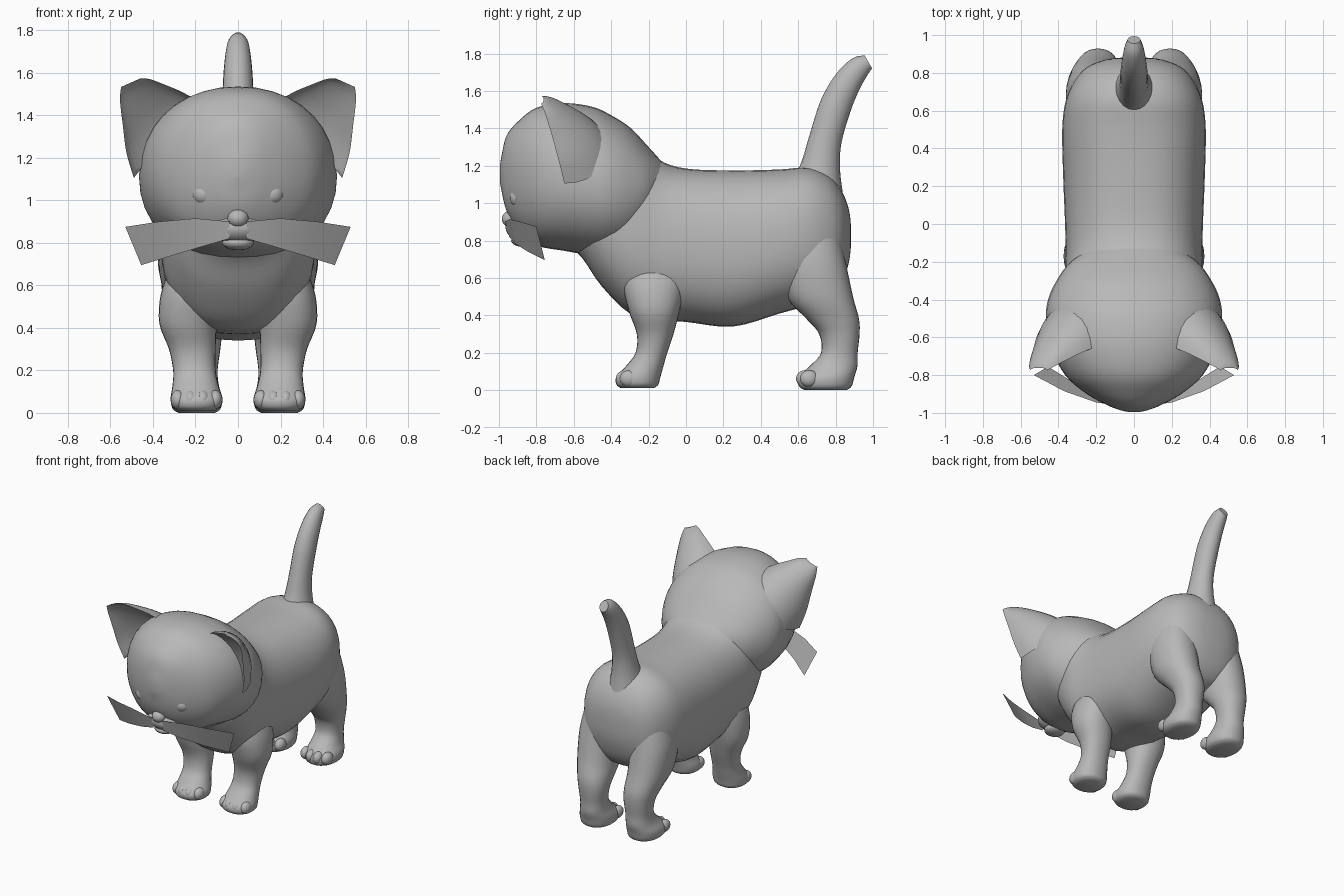
import bpy, bmesh, math
from mathutils import Vector as V

if "Cube" in bpy.data.objects:
    bpy.data.objects.remove(bpy.data.objects["Cube"])

fur = bpy.data.materials.new("grey")
fur.diffuse_color = (0.48, 0.48, 0.48, 1)
fur.use_nodes = True
fur.node_tree.nodes["Principled BSDF"].inputs["Base Color"].default_value = fur.diffuse_color


def finish(name, bm, closed=True):
    if closed:
        bmesh.ops.recalc_face_normals(bm, faces=bm.faces)
    me = bpy.data.meshes.new(name)
    bm.to_mesh(me)
    bm.free()
    me.materials.append(fur)
    ob = bpy.data.objects.new(name, me)
    bpy.context.collection.objects.link(ob)
    return ob


def spline(a, b, c, d, t):
    return 0.5 * (2 * b + (c - a) * t + (2 * a - 5 * b + 4 * c - d) * t * t
                  + (3 * b - a - 3 * c + d) * t ** 3)


def loft(name, sections, power=2.0, sides=28, steps=4, dish=None):
    """Skin through smooth rings; a section is (centre, half-axis u, half-axis v)."""
    secs = [tuple(V(p) for p in s) for s in sections]
    n = len(secs)
    dense = []
    for i in range(n - 1):
        four = [secs[max(i - 1, 0)], secs[i], secs[i + 1], secs[min(i + 2, n - 1)]]
        for k in range(steps):
            dense.append([spline(*[s[j] for s in four], k / steps) for j in range(3)])
    dense.append(secs[-1])
    bm = bmesh.new()
    rings = []
    for c, u, v in dense:
        ring = []
        for k in range(sides):
            a = 2 * math.pi * k / sides
            x, y = [math.copysign(abs(w) ** (2 / power), w) for w in (math.cos(a), math.sin(a))]
            if dish is not None and y < 0:
                y *= -dish          # hollow the front half
            ring.append(bm.verts.new(c + u * x + v * y))
        rings.append(ring)
    for r, s in zip(rings, rings[1:]):
        for k in range(sides):
            m = (k + 1) % sides
            bm.faces.new((r[k], r[m], s[m], s[k]))
    bm.faces.new(rings[0])
    bm.faces.new(rings[-1])
    return finish(name, bm)


def blob(name, loc, size):
    bm = bmesh.new()
    bmesh.ops.create_uvsphere(bm, u_segments=20, v_segments=12, radius=1)
    for v in bm.verts:
        v.co = V(loc) + V([v.co[i] * size[i] for i in range(3)])
    return finish(name, bm)


def along_y(rows):
    """Rows of (y, bottom, top, half width)."""
    return [((0, y, (b + t) / 2), (w, 0, 0), (0, 0, (t - b) / 2)) for y, b, t, w in rows]


# Torso with neck and chest
loft("torso", along_y([
    (-.62, .77, 1.25, .20), (-.55, .70, 1.32, .27), (-.45, .555, 1.38, .33),
    (-.30, .41, 1.36, .365), (-.15, .375, 1.235, .362), (0, .365, 1.185, .365),
    (.25, .34, 1.175, .375), (.50, .41, 1.18, .38), (.65, .45, 1.19, .362),
    (.76, .48, 1.15, .315), (.83, .56, 1.07, .25), (.87, .68, .97, .15),
    (.882, .77, .88, .05)]), power=2.4, sides=36)

# Head
loft("head", along_y([
    (-.995, 1.11, 1.20, .03), (-.985, 1.06, 1.26, .075), (-.96, .96, 1.36, .14),
    (-.90, .86, 1.435, .25), (-.80, .775, 1.51, .365), (-.65, .745, 1.535, .44),
    (-.50, .72, 1.515, .465), (-.40, .72, 1.47, .455), (-.30, .75, 1.405, .41),
    (-.20, .85, 1.30, .335), (-.11, 1.0, 1.20, .2)]), power=2.15, sides=36)

# Muzzle, nose and lower lip
blob("muzzle", (0, -.86, .87), (.13, .105, .075))
blob("nose", (0, -.935, .915), (.05, .05, .045))
blob("lower_lip", (0, -.865, .80), (.075, .07, .035))

# Tail: rings set square to a curved path
path = [(.70, 1.08, .14), (.72, 1.20, .105), (.745, 1.34, .088), (.80, 1.52, .085),
        (.865, 1.65, .075), (.93, 1.73, .06), (.975, 1.755, .04)]
tail = []
for i, (y, z, r) in enumerate(path):
    a, b = path[max(i - 1, 0)], path[min(i + 1, len(path) - 1)]
    t = V((0, b[0] - a[0], b[1] - a[1])).normalized()
    tail.append(((0, y, z), (r * .85, 0, 0), (0, t.z * r, -t.y * r)))
loft("tail", tail, sides=20)

# Leg rings as (z, x, y, half width, half depth)
FRONT = [(.66, .21, -.16, .12, .17), (.55, .225, -.17, .14, .165),
         (.42, .235, -.17, .135, .135), (.30, .215, -.165, .11, .098),
         (.20, .205, -.185, .10, .085), (.13, .20, -.22, .108, .10),
         (.07, .195, -.255, .122, .118), (.03, .195, -.26, .115, .112),
         (.012, .195, -.26, .09, .09)]
HIND = [(.85, .19, .66, .14, .16), (.68, .21, .675, .15, .18), (.50, .21, .715, .14, .178),
        (.38, .195, .785, .12, .14), (.30, .188, .82, .105, .108), (.20, .188, .82, .092, .098),
        (.13, .19, .79, .10, .127), (.07, .195, .75, .12, .15), (.02, .195, .745, .113, .14),
        (0, .195, .745, .085, .11)]

for s, side in ((1, "left"), (-1, "right")):
    # Legs and toes
    for part, rows, toe_y in (("front", FRONT, -.335), ("hind", HIND, .628)):
        loft(f"{part}_leg_{side}",
             [((s * x, y, z), (w, 0, 0), (0, d, 0)) for z, x, y, w, d in rows], power=2.2)
        for k in range(4):
            off = (k - 1.5) * .058
            blob(f"{part}_toe_{side}_{k + 1}",
                 (s * .195 + off, toe_y + abs(off) * .35, .062), (.035, .05, .045))

    # Ear: cone leaning out and forward with a hollow front
    loft(f"ear_{side}", [
        ((s * .345, -.65, 1.29), (s * .145, 0, -.185), (0, .25, 0)),
        ((s * .40, -.68, 1.37), (s * .125, 0, -.145), (0, .20, 0)),
        ((s * .445, -.715, 1.45), (s * .097, 0, -.095), (0, .14, 0)),
        ((s * .485, -.75, 1.52), (s * .07, 0, -.05), (0, .075, 0)),
        ((s * .505, -.775, 1.553), (s * .045, 0, -.02), (0, .035, 0))], sides=24, dish=.4)

    # Eye
    blob(f"eye_{side}", (s * .16, -.893, 1.03), (.056, .05, .054))

    # Whisker sheet, bent back towards the cheek
    top = [(.04, -.965, .90), (.20, -.945, .915), (.37, -.885, .90), (.53, -.80, .875)]
    low = [(.04, -.945, .82), (.16, -.915, .785), (.31, -.845, .74), (.455, -.755, .695)]
    bm = bmesh.new()
    rows = [[bm.verts.new((s * x, y, z)) for x, y, z in r] for r in (top, low)]
    for k in range(3):
        quad = [rows[0][k], rows[1][k], rows[1][k + 1], rows[0][k + 1]]
        bm.faces.new(quad if s > 0 else quad[::-1])
    finish(f"whiskers_{side}", bm, closed=False)

# Smooth shading
for ob in bpy.context.scene.objects:
    ob.select_set(True)
    bpy.context.view_layer.objects.active = ob
bpy.ops.object.shade_smooth_by_angle(angle=math.radians(55))
